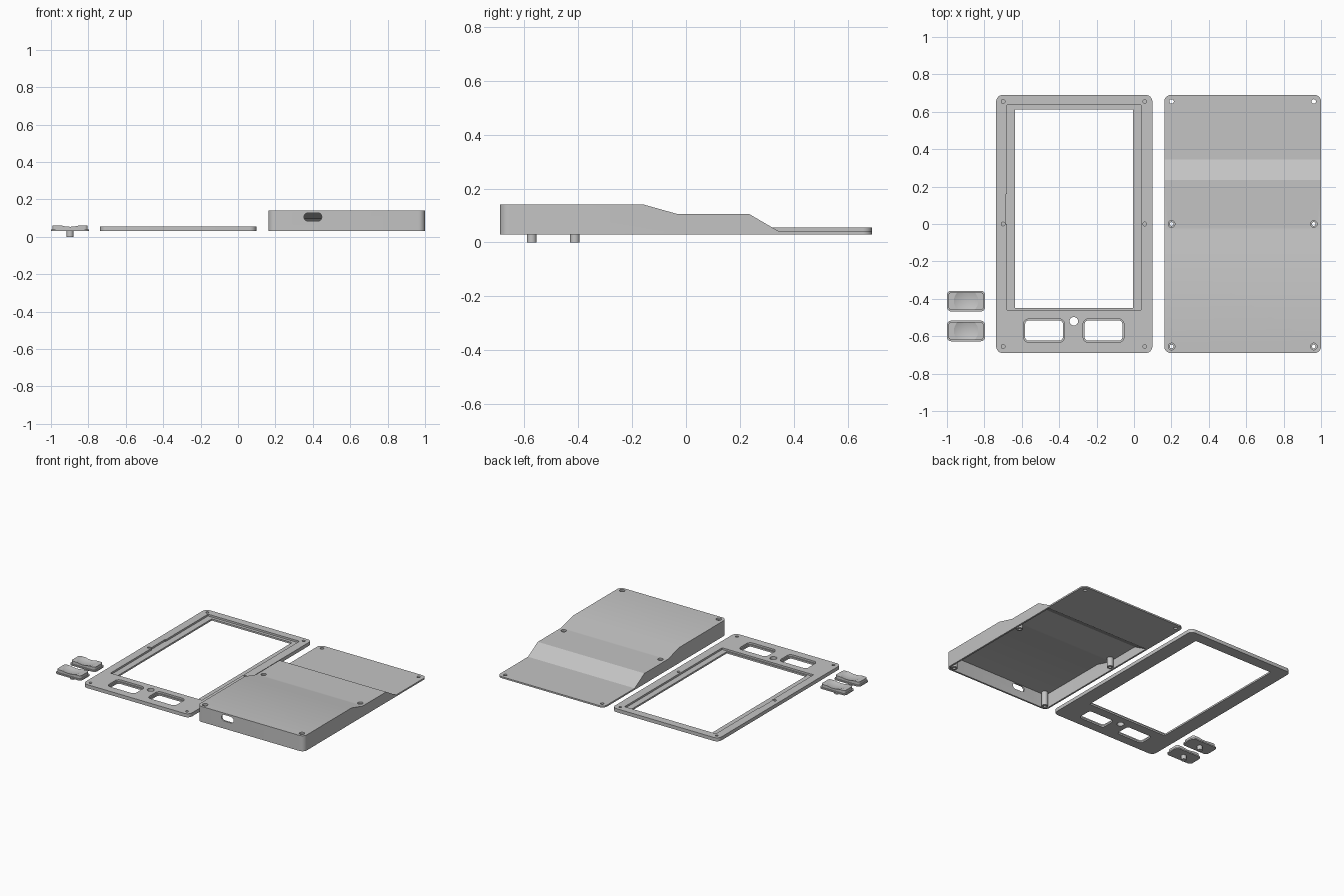
import bpy, bmesh
from math import sin, cos, pi, radians
from mathutils import Matrix

if "Cube" in bpy.data.objects:
    bpy.data.objects.remove(bpy.data.objects["Cube"])

grey = bpy.data.materials.new("plain grey")
grey.use_nodes = True
grey.diffuse_color = (0.55, 0.55, 0.55, 1)
grey.node_tree.nodes["Principled BSDF"].inputs["Base Color"].default_value = (0.55, 0.55, 0.55, 1)


def rounded(x0, x1, y0, y1, r, steps=8):
    """Outline of a rounded rectangle, counter-clockwise."""
    corners = [(x1 - r, y1 - r), (x0 + r, y1 - r), (x0 + r, y0 + r), (x1 - r, y0 + r)]
    return [(cx + r * cos((q + i / steps) * pi / 2), cy + r * sin((q + i / steps) * pi / 2))
            for q, (cx, cy) in enumerate(corners) for i in range(steps + 1)]


def circle(x, y, r, n=24):
    return [(x + r * cos(2 * pi * i / n), y + r * sin(2 * pi * i / n)) for i in range(n)]


def finish(name, bm):
    bmesh.ops.remove_doubles(bm, verts=bm.verts, dist=1e-5)
    bmesh.ops.recalc_face_normals(bm, faces=bm.faces)
    mesh = bpy.data.meshes.new(name)
    bm.to_mesh(mesh)
    bm.free()
    mesh.materials.append(grey)
    obj = bpy.data.objects.new(name, mesh)
    bpy.context.collection.objects.link(obj)
    return obj


def prism(name, outline, low, high, axis="Z"):
    """Extrude an outline: XY along z, YZ along x, or XZ along y."""
    place = {"Z": lambda a, b, h: (a, b, h),
             "X": lambda a, b, h: (h, a, b),
             "Y": lambda a, b, h: (a, h, b)}[axis]
    bm = bmesh.new()
    rings = [[bm.verts.new(place(a, b, h)) for a, b in outline] for h in (low, high)]
    n = len(outline)
    bm.faces.new(rings[0])
    bm.faces.new(rings[1])
    for i in range(n):
        j = (i + 1) % n
        bm.faces.new((rings[0][i], rings[0][j], rings[1][j], rings[1][i]))
    return finish(name, bm)


def combine(obj, tool, operation="DIFFERENCE"):
    mod = obj.modifiers.new("combine", "BOOLEAN")
    mod.object, mod.operation, mod.solver = tool, operation, "EXACT"
    bpy.context.view_layer.objects.active = obj
    bpy.ops.object.modifier_apply(modifier=mod.name)
    bpy.data.objects.remove(tool)


def cut(obj, outline, low, high, axis="Z"):
    combine(obj, prism("cutter", outline, low, high, axis), "DIFFERENCE")


def smooth(obj):
    bpy.ops.object.select_all(action="DESELECT")
    obj.select_set(True)
    bpy.context.view_layer.objects.active = obj
    bpy.ops.object.shade_smooth_by_angle(angle=radians(25))


BASE = 0.03

# Front frame: plate with a screen recess and window
frame = prism("front_frame", rounded(-0.737, 0.098, -0.69, 0.69, 0.035), BASE, 0.055)
cut(frame, rounded(-0.68, 0.038, -0.46, 0.635, 0.002, 1), 0.042, 0.1)
cut(frame, rounded(-0.686, -0.6, 0.0, 0.16, 0.002, 1), 0.042, 0.1)
cut(frame, rounded(-0.635, -0.005, -0.45, 0.613, 0.002, 1), 0, 0.1)

# Button openings with a stepped rim, and the round hole between them
for x in (-0.481, -0.163):
    cut(frame, rounded(x - 0.109, x + 0.109, -0.632, -0.508, 0.027), 0.042, 0.1)
    cut(frame, rounded(x - 0.101, x + 0.101, -0.624, -0.516, 0.02), 0, 0.1)
cut(frame, circle(-0.322, -0.52, 0.023), 0, 0.1)

# Blind screw holes
for x in (-0.7, 0.058):
    for y in (-0.655, 0, 0.655):
        cut(frame, circle(x, y, 0.01, 16), 0.04, 0.1)
smooth(frame)

# Back shell: stepped side profile trimmed to a rounded plan
shell = prism("back_shell", [(-0.8, BASE), (0.8, BASE), (0.8, 0.041), (0.345, 0.041), (0.235, 0.105),
                             (-0.03, 0.105), (-0.155, 0.14), (-0.8, 0.14)], 0, 1.2, "X")
combine(shell, prism("plan", rounded(0.162, 1, -0.69, 0.69, 0.035), -0.1, 0.3), "INTERSECT")

# Hollow underside follows the same steps
cavity = prism("cavity", [(-0.8, 0), (0.38, 0), (0.215, 0.095), (-0.035, 0.095),
                          (-0.16, 0.13), (-0.8, 0.13)], 0, 1.2, "X")
combine(cavity, prism("cavity_plan", rounded(0.174, 0.988, -0.678, 0.6, 0.025), -0.1, 0.3), "INTERSECT")
combine(shell, cavity)

# Screw posts with countersunk holes, and plain holes in the thin end
for x in (0.201, 0.961):
    for y, top in ((-0.655, 0.14), (0, 0.105)):
        combine(shell, prism("post", circle(x, y, 0.021), BASE, top - 0.005), "UNION")
        cut(shell, circle(x, y, 0.018), top - 0.012, 0.3)
        cut(shell, circle(x, y, 0.01), 0, 0.3)
    cut(shell, circle(x, 0.655, 0.012), 0, 0.3)

# Cable port in the front wall
cut(shell, rounded(0.353, 0.448, 0.084, 0.128, 0.0215), -0.8, -0.6, "Y")
smooth(shell)


# Loose buttons: flange, dished cap and a stem below
def button(name, y):
    x = -0.898
    body = prism(name, rounded(x - 0.102, x + 0.102, y - 0.055, y + 0.055, 0.022), BASE, 0.039)
    combine(body, prism("cap", rounded(x - 0.094, x + 0.094, y - 0.047, y + 0.047, 0.016), 0.035, 0.06), "UNION")
    bm = bmesh.new()
    bmesh.ops.create_uvsphere(bm, u_segments=48, v_segments=32, radius=0.17,
                              matrix=Matrix.Translation((x, y, 0.217)))
    combine(body, finish("dish", bm))
    combine(body, prism("stem", circle(x, y, 0.018), 0, 0.035), "UNION")
    smooth(body)


button("upper_button", -0.412)
button("lower_button", -0.572)
